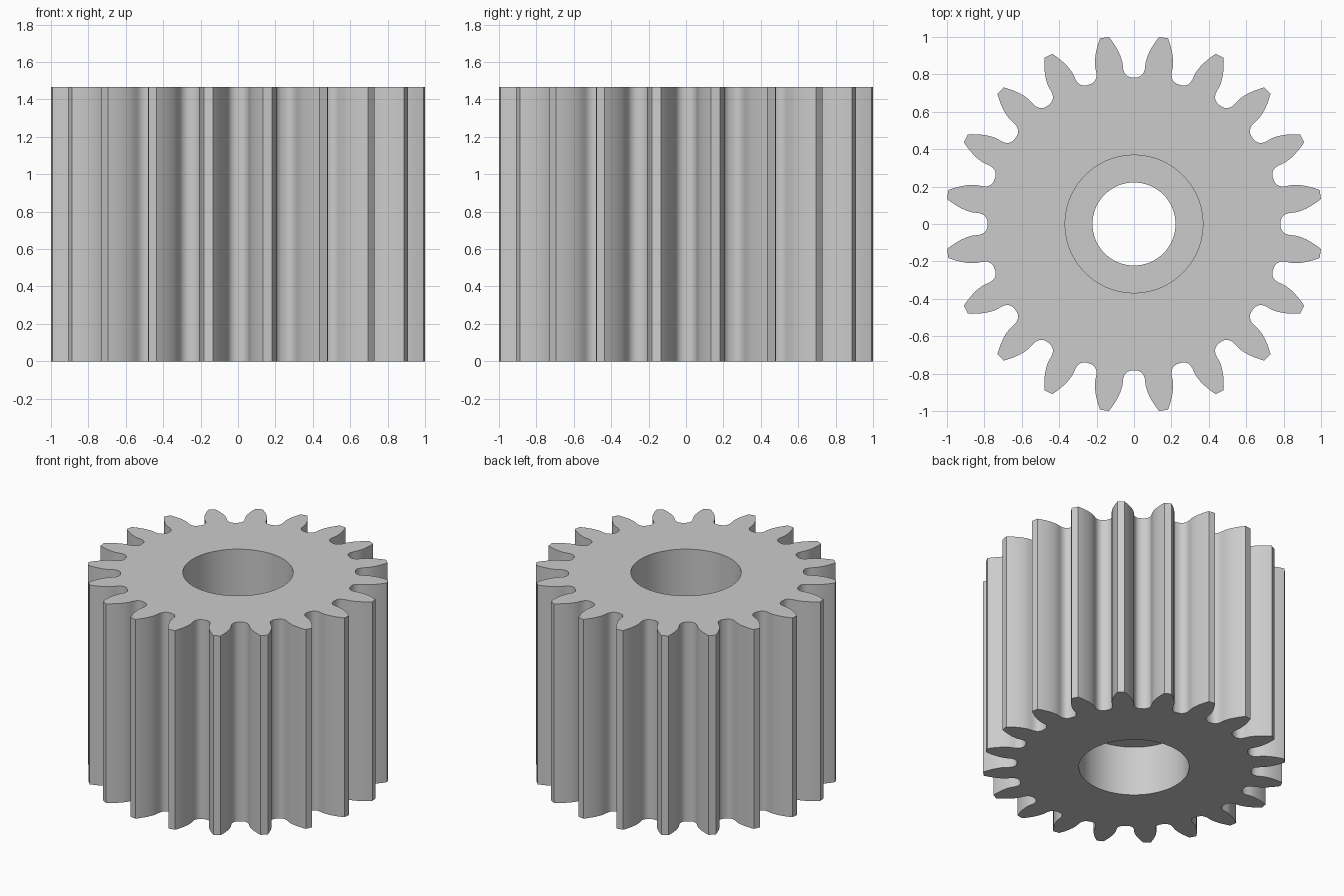
import bpy
import bmesh
import math

cube = bpy.data.objects.get("Cube")
if cube:
    bpy.data.objects.remove(cube, do_unlink=True)

TEETH = 20
HEIGHT = 1.467
TIP_R, BASE_R = 1.009, 0.862
BORE_R, SHAFT_R = 0.368, 0.222
LEDGE = HEIGHT / 4
PITCH = 360 / TEETH

# Half of one gap as (radius, degrees from gap centre): rounded root
half = [(0.784, 1.2), (0.789, 2.3), (0.799, 3.1), (0.811, 3.65),
        (0.825, 3.95), (0.842, 4.05)]

# Involute flank up to the tooth tip
STEPS = 9
for i in range(STEPS + 1):
    r = BASE_R + (TIP_R - BASE_R) * i / STEPS
    a = math.acos(BASE_R / r)
    half.append((r, PITCH / 2 - 4.9 + math.degrees(math.tan(a) - a)))

# Full gap, root centre included, repeated around the circle
gap = [(r, -d) for r, d in reversed(half)] + [(0.783, 0)] + half
outline = [(r, math.radians(d + PITCH * t)) for t in range(TEETH) for r, d in gap]

# Rings of the closed cross-section: toothed rim, then the stepped bore
rings = [(None, 0), (None, HEIGHT), (BORE_R, HEIGHT), (BORE_R, HEIGHT - LEDGE),
         (SHAFT_R, HEIGHT - LEDGE), (SHAFT_R, LEDGE), (BORE_R, LEDGE), (BORE_R, 0)]

bm = bmesh.new()
loops = []
for radius, z in rings:
    loops.append([bm.verts.new(((radius or r) * math.cos(a), (radius or r) * math.sin(a), z))
                  for r, a in outline])
n = len(outline)
for k, low in enumerate(loops):
    high = loops[(k + 1) % len(loops)]
    for i in range(n):
        j = (i + 1) % n
        bm.faces.new((low[i], low[j], high[j], high[i]))
bmesh.ops.recalc_face_normals(bm, faces=bm.faces)

mesh = bpy.data.meshes.new("spur_gear")
bm.to_mesh(mesh)
bm.free()
gear = bpy.data.objects.new("spur_gear", mesh)
bpy.context.collection.objects.link(gear)

# Plain grey metal
grey = bpy.data.materials.new("grey_metal")
grey.use_nodes = True
color = (0.6, 0.6, 0.6, 1)
grey.diffuse_color = color
grey.node_tree.nodes["Principled BSDF"].inputs["Base Color"].default_value = color
mesh.materials.append(grey)

# Smooth flanks and bore, sharp tips and rims
bpy.ops.object.select_all(action="DESELECT")
gear.select_set(True)
bpy.context.view_layer.objects.active = gear
bpy.ops.object.shade_smooth_by_angle(angle=math.radians(35))
